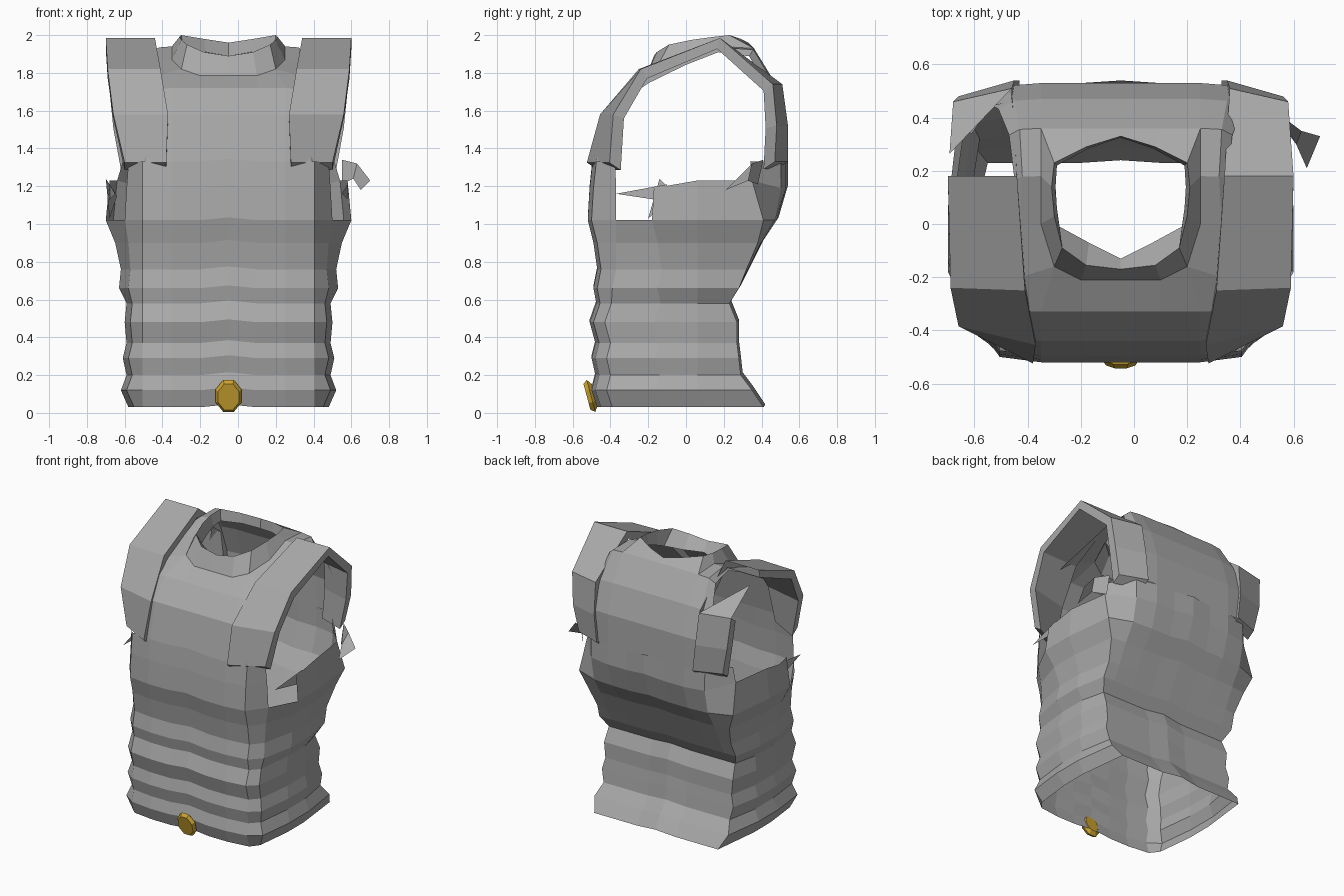
import bpy, bmesh, math
from mathutils import Vector

if "Cube" in bpy.data.objects:
    bpy.data.objects.remove(bpy.data.objects["Cube"])

MID = -0.05  # centre line of the armour


def material(name, rgb):
    m = bpy.data.materials.new(name)
    m.use_nodes = True
    m.diffuse_color = (*rgb, 1)
    m.node_tree.nodes["Principled BSDF"].inputs["Base Color"].default_value = (*rgb, 1)
    return m


grey = material("grey cloth", (0.4, 0.4, 0.4))
gold = material("gold metal", (0.6, 0.37, 0.03))


def finish(bm, name, mat, mirror=False):
    bmesh.ops.remove_doubles(bm, verts=bm.verts, dist=0.0005)
    bmesh.ops.recalc_face_normals(bm, faces=bm.faces)
    me = bpy.data.meshes.new(name)
    bm.to_mesh(me)
    bm.free()
    me.materials.append(mat)
    ob = bpy.data.objects.new(name, me)
    ob.location.x = MID
    bpy.context.collection.objects.link(ob)
    if mirror:
        mod = ob.modifiers.new("mirror", "MIRROR")
        mod.use_clip = True
    return ob


def skin(bm, rows, keep=lambda r, c: True):
    """Bridge rows of points with quads."""
    grid = [[bm.verts.new(p) for p in row] for row in rows]
    for r in range(len(grid) - 1):
        for c in range(len(grid[r]) - 1):
            if keep(r, c):
                bm.faces.new((grid[r][c], grid[r][c + 1], grid[r + 1][c + 1], grid[r + 1][c]))
    return grid


# Ribbed body: height, half width, front, back, front and back corner rounding
rings = [
    (0.03, 0.53, -0.47, 0.41, 0.03, 0.0), (0.12, 0.57, -0.50, 0.35, 0.03, 0.0),
    (0.20, 0.54, -0.48, 0.29, 0.03, 0.0), (0.29, 0.56, -0.50, 0.28, 0.03, 0.0),
    (0.37, 0.54, -0.48, 0.27, 0.03, 0.0), (0.48, 0.55, -0.51, 0.27, 0.03, 0.0),
    (0.58, 0.54, -0.475, 0.23, 0.03, 0.0), (0.66, 0.58, -0.49, 0.28, 0.05, 0.0),
    (0.76, 0.57, -0.47, 0.33, 0.05, 0.01), (0.90, 0.60, -0.49, 0.40, 0.07, 0.02),
    (1.02, 0.65, -0.52, 0.48, 0.10, 0.07), (1.19, 0.63, -0.51, 0.53, 0.09, 0.18),
    (1.33, 0.60, -0.495, 0.53, 0.07, 0.19)]


def ring(z, w, f, b, k, c):
    pts = [(0, f), (0.15, f), (0.3, f), (0.455, f + 0.02), (w - k, f + 0.05 + k),
           (w, f + 0.34), (w, 0.06), (w - 0.04, b - c),
           (0.45, b - c * 0.15), (0.3, b), (0.15, b), (0, b + 0.01)]
    lift = 0.04 if z == 1.19 else 0
    return [(x, y, z + (0.015 if x == 0 else 0) + (lift if i in (6, 7) else 0))
            for i, (x, y) in enumerate(pts)]


def body_cell(r, c):
    if r == len(rings) - 2:      # arm opening
        return c < 4 or c >= 7
    if r == len(rings) - 3:      # torn notch
        return c != 4
    return True


bm = bmesh.new()
skin(bm, [ring(*r) for r in rings], body_cell)

# Yoke over the shoulders: y, z, edge half width, edge droop
yoke = [
    (-0.495, 1.33, 0.53, 0.24), (-0.44, 1.58, 0.51, 0.16), (-0.33, 1.72, 0.49, 0.10),
    (-0.21, 1.785, 0.46, 0.08), (0.00, 1.87, 0.42, 0.05), (0.18, 1.94, 0.40, 0.05),
    (0.36, 1.93, 0.42, 0.07), (0.47, 1.75, 0.46, 0.08), (0.53, 1.55, 0.53, 0.12),
    (0.53, 1.33, 0.56, 0.18)]
rows = []
for y, z, e, p in yoke:
    row = [(x, y, z) for x in (0, 0.15, 0.3)]
    for x, d in (((0.3 + e) / 2 + 0.02, p / 6), (e, p)):
        row.append((x, y * (1 - d), 1.33 + (z - 1.33) * (1 - d)))
    rows.append(row)
rows[3][2] = (0.25, -0.16, 1.82)     # rounded neckline corner
skin(bm, rows, lambda r, c: not (3 <= r <= 5 and c < 2))

# Sliver left standing over the notch
bm.faces.new([bm.verts.new(p) for p in ((0.6, -0.37, 1.16), (0.63, -0.1, 1.21),
                                        (0.63, -0.1, 1.14), (0.63, -0.17, 1.13))])
finish(bm, "torso", grey, mirror=True)

# Collar: base follows the neckline, then rim and inner wall
base = rows[3][:3] + [rows[4][2], rows[5][2]] + rows[6][2::-1]
rim = [(0, -0.17, 1.89), (0.13, -0.155, 1.91), (0.22, -0.09, 1.95), (0.25, 0.03, 1.975),
       (0.26, 0.14, 1.99), (0.25, 0.23, 2.0), (0.13, 0.29, 1.98), (0, 0.33, 1.96)]
inner = [(0, -0.13, 1.82), (0.12, -0.07, 1.83), (0.23, -0.01, 1.85), (0.24, 0.06, 1.88),
         (0.245, 0.14, 1.91), (0.24, 0.22, 1.92), (0.12, 0.285, 1.91), (0, 0.325, 1.89)]
bm = bmesh.new()
skin(bm, [base, rim, inner])
finish(bm, "collar", grey, mirror=True)

# Shoulder straps: y, z, inner offset, outer offset, pull of the outer edge
strap = [
    (-0.525, 1.325, 0.33, 0.55, 0.12), (-0.455, 1.58, 0.32, 0.61, 0.07),
    (-0.25, 1.82, 0.36, 0.64, 0.01), (0.18, 1.985, 0.39, 0.65, 0.0),
    (0.51, 1.74, 0.41, 0.63, -0.05), (0.54, 1.52, 0.40, 0.61, -0.06),
    (0.54, 1.33, 0.38, 0.57, -0.07)]


def make_strap(name, side, torn):
    bm = bmesh.new()
    rows = []
    for y, z, a, b, pull in strap:
        inward = Vector((0, 0.03 - y, 1.4 - z)).normalized() * 0.06
        if z < 1.4:
            inward.z = -0.04
        p, q = Vector((side * a, y, z)), Vector((side * b, y + pull, z))
        rows.append([p, q, q + inward, p + inward, p])
    grid = skin(bm, rows, lambda r, c: not (torn and r == 3 and c < 3))
    if torn:
        tip = bm.verts.new(rows[3][1].lerp(rows[4][1], 0.3))
        bm.faces.new((grid[4][0], grid[4][1], tip))
    for end in (grid[0], grid[-1]):
        bm.faces.new(end[:4])
    finish(bm, name, grey)


make_strap("left_strap", 1, False)
make_strap("right_strap", -1, True)

# Torn scraps at the arm openings
scraps = {
    "left_scrap": [((0.60, 0.41, 1.34), (0.68, 0.35, 1.32), (0.66, 0.30, 1.24), (0.60, 0.38, 1.21)),
                   ((0.68, 0.35, 1.32), (0.75, 0.33, 1.23), (0.70, 0.21, 1.18), (0.66, 0.30, 1.24))],
    "right_scrap": [((-0.65, -0.14, 1.24), (-0.59, -0.05, 1.15), (-0.63, -0.2, 1.03))]}
for name, polys in scraps.items():
    bm = bmesh.new()
    for poly in polys:
        bm.faces.new([bm.verts.new(p) for p in poly])
    finish(bm, name, grey)

# Belt buckle: bevelled octagon tilted with its top forward
bm = bmesh.new()
profile = [(0.05, -0.02), (0.074, 0.0), (0.06, 0.022)]
loops = []
for radius, depth in profile:
    loops.append([bm.verts.new((radius * math.cos(t), -depth, 1.28 * radius * math.sin(t)))
                  for t in (math.pi * (i + 0.5) / 4 for i in range(8))])
for lo, hi in zip(loops, loops[1:]):
    for i in range(8):
        j = (i + 1) % 8
        bm.faces.new((lo[i], lo[j], hi[j], hi[i]))
bm.faces.new(loops[0])
bm.faces.new(loops[-1])
buckle = finish(bm, "buckle", gold)
buckle.location = (MID, -0.503, 0.09)
buckle.rotation_euler.x = math.radians(15)
